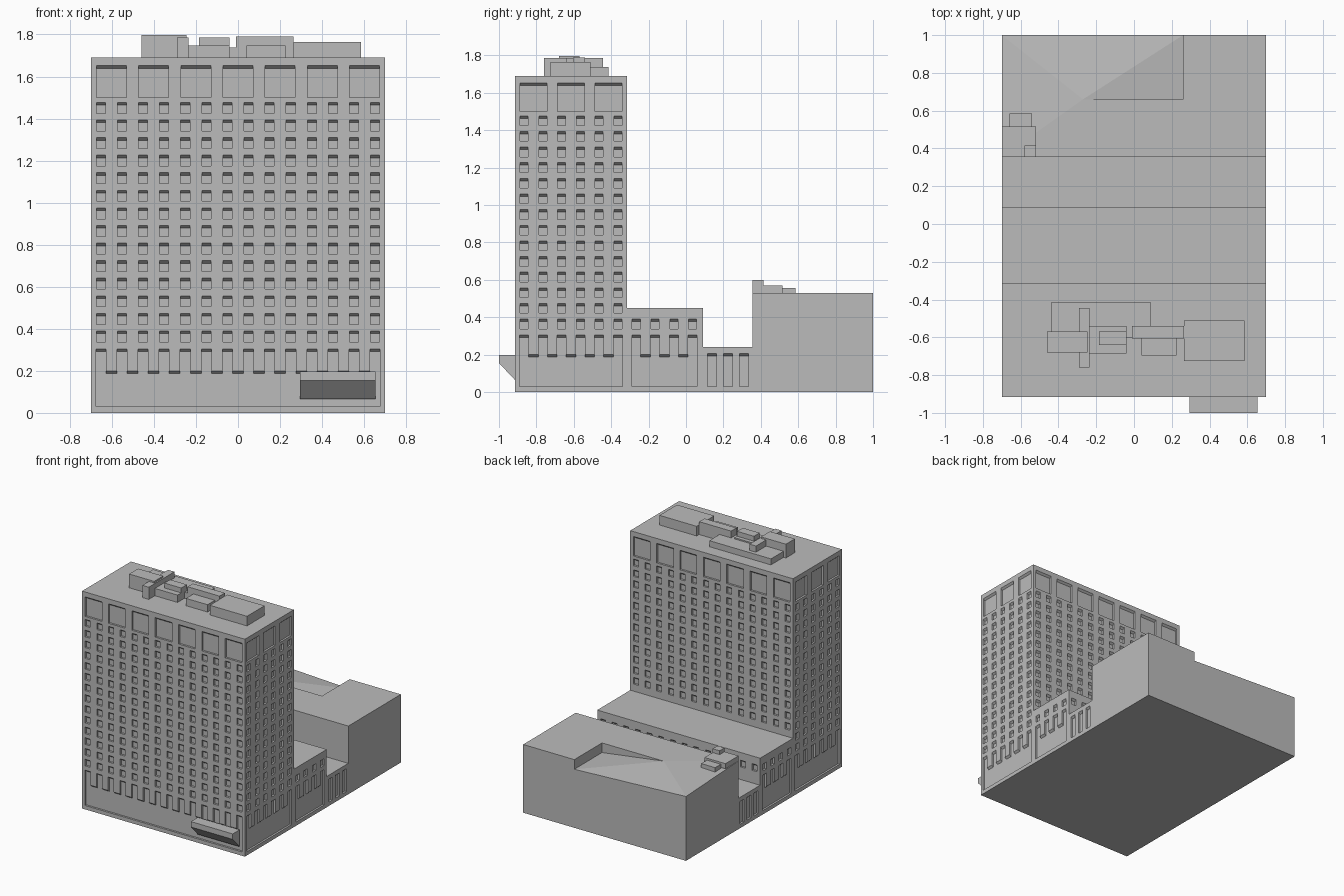
import bpy, bmesh
from mathutils import Vector

if "Cube" in bpy.data.objects:
    bpy.data.objects.remove(bpy.data.objects["Cube"])

grey = bpy.data.materials.new("concrete_grey")
grey.diffuse_color = (0.5, 0.5, 0.5, 1)
grey.use_nodes = True
grey.node_tree.nodes["Principled BSDF"].inputs["Base Color"].default_value = grey.diffuse_color

HALF = 0.70                                    # half building width
FRONT, TOWER_BACK, ANNEX_BACK, REAR = -0.915, -0.315, 0.09, 0.355
DEPTH, DROP = 0.015, 0.013                     # recess depth, slope of window heads
PITCH, FLOOR = 0.1004, 0.0836                  # window spacing


def finish(name, bm):
    bmesh.ops.recalc_face_normals(bm, faces=bm.faces)
    me = bpy.data.meshes.new(name)
    bm.to_mesh(me)
    bm.free()
    me.materials.append(grey)
    ob = bpy.data.objects.new(name, me)
    bpy.context.collection.objects.link(ob)
    return ob


def prism(bm, ring, offset):
    """Closed prism from a ring of points swept along an offset."""
    a = [bm.verts.new(p) for p in ring]
    b = [bm.verts.new(Vector(p) + Vector(offset)) for p in ring]
    n = len(a)
    bm.faces.new(a)
    bm.faces.new(b[::-1])
    for i in range(n):
        bm.faces.new((a[i], b[i], b[(i + 1) % n], a[(i + 1) % n]))


def box(name, x0, x1, y0, y1, z0, z1):
    bm = bmesh.new()
    prism(bm, [(x0, y0, z0), (x1, y0, z0), (x1, y1, z0), (x0, y1, z0)], (0, 0, z1 - z0))
    return finish(name, bm)


def opening(bm, wall, u0, u1, z0, z1):
    """Recess with a sloped head, cut into a wall (origin, along, outward)."""
    origin, along, out = (Vector(v) for v in wall)
    profile = [(0.02, z0), (0.02, z1), (0, z1), (-DEPTH, z1 - DROP), (-DEPTH, z0)]
    ring = [origin + along * u0 + out * d + Vector((0, 0, z)) for d, z in profile]
    prism(bm, ring, along * (u1 - u0))


def columns(bm, wall, first, count, z0, z1, width, pitch=PITCH):
    for i in range(count):
        c = first + i * pitch
        opening(bm, wall, c - width / 2, c + width / 2, z0, z1)


front = ((0, FRONT, 0), (1, 0, 0), (0, -1, 0))
tower_back = ((0, TOWER_BACK, 0), (1, 0, 0), (0, 1, 0))
annex_back = ((0, ANNEX_BACK, 0), (1, 0, 0), (0, 1, 0))
sides = [((s * HALF, 0, 0), (0, 1, 0), (s, 0, 0)) for s in (-1, 1)]
X0, Y0, A0 = -0.6526, -0.866, -0.266           # first columns: front, tower side, annex side

windows, slots, panels = bmesh.new(), bmesh.new(), bmesh.new()


def facade(wall, first, count, start_row):
    """Regular window grid topped by a row of large windows."""
    for r in range(start_row, 14):
        top = 0.39 + r * FLOOR
        columns(windows, wall, first, count, top - 0.052, top, 0.043)
    columns(windows, wall, first + PITCH / 2, count // 2, 1.50, 1.652, 0.143, 2 * PITCH)


def arcade(wall, first, count):
    """Ground floor panel with a notched upper edge."""
    columns(slots, wall, first, count, 0.10, 0.305, 0.048)
    opening(panels, wall, first - 0.024, first + (count - 1) * PITCH + 0.024, 0.03, 0.20)


facade(front, X0, 14, 0)
arcade(front, X0, 14)
facade(tower_back, X0, 14, 2)
columns(windows, annex_back, X0, 14, 0.338, 0.39, 0.043)
for wall in sides:
    facade(wall, Y0, 6, 0)
    arcade(wall, Y0, 6)
    columns(windows, wall, A0, 4, 0.338, 0.39, 0.043)
    arcade(wall, A0, 4)
    columns(windows, wall, 0.139, 3, 0.03, 0.207, 0.048, 0.0855)

# tower, annex and low link as one stepped body
bm = bmesh.new()
steps = [(FRONT, 0), (REAR, 0), (REAR, 0.24), (ANNEX_BACK, 0.24), (ANNEX_BACK, 0.45),
         (TOWER_BACK, 0.45), (TOWER_BACK, 1.69), (FRONT, 1.69)]
prism(bm, [(-HALF, y, z) for y, z in steps], (2 * HALF, 0, 0))
body = finish("tower_and_annex", bm)
for name, cut in (("window_cutter", windows), ("panel_cutter", panels), ("slot_cutter", slots)):
    cutter = finish(name, cut)
    cutter.hide_render = True
    cutter.hide_viewport = True
    cutter.display_type = 'WIRE'
    mod = body.modifiers.new(name, 'BOOLEAN')
    mod.operation = 'DIFFERENCE'
    mod.solver = 'EXACT'
    mod.object = cutter

# rear hall with a shallow sunken ramp in its roof
bm = bmesh.new()
pts = dict(a=(HALF, REAR, 0.53), b=(HALF, 1, 0.53), c=(0.26, 1, 0.53), d=(0.26, 1, 0.455),
           e=(0.26, 0.66, 0.455), f=(0.26, 0.66, 0.53), g=(-0.27, 0.66, 0.53),
           h=(-HALF, 1, 0.50), i=(-HALF, REAR, 0.53), j=(HALF, REAR, 0), k=(HALF, 1, 0),
           l=(-HALF, 1, 0), m=(-HALF, REAR, 0))
v = {key: bm.verts.new(p) for key, p in pts.items()}
for loop in ("abcfgi", "igh", "ged", "gdh", "cdef", "feg", "bklhdc", "hlmi", "ajkb", "imja", "jmlk"):
    bm.faces.new([v[key] for key in loop])
finish("rear_hall", bm)

# entrance canopy with a sloped underside
bm = bmesh.new()
prism(bm, [(0.295, y, z) for y, z in
           ((FRONT, 0.065), (-1, 0.155), (-1, 0.197), (FRONT, 0.197))], (0.36, 0, 0))
finish("entrance_canopy", bm)

# plant rooms on the tower roof: x0, x1, y0, y1, top
for n, (x0, x1, y0, y1, top) in enumerate([
        (-0.44, 0.09, -0.60, -0.415, 1.737), (-0.46, -0.245, -0.68, -0.57, 1.797),
        (-0.29, -0.235, -0.76, -0.445, 1.785), (-0.235, -0.04, -0.685, -0.54, 1.747),
        (-0.185, -0.04, -0.64, -0.57, 1.785), (-0.01, 0.265, -0.605, -0.54, 1.79),
        (0.04, 0.225, -0.695, -0.605, 1.747), (0.265, 0.585, -0.725, -0.51, 1.765)]):
    box(f"tower_plant_room_{n + 1}", x0, x1, y0, y1, 1.69, top)

# small roof boxes on the rear hall
box("hall_roof_box", -HALF, -0.52, REAR, 0.515, 0.53, 0.57)
box("hall_roof_vent", -0.66, -0.54, 0.515, 0.585, 0.515, 0.555)
box("hall_roof_stack", -0.58, -0.52, REAR, 0.415, 0.57, 0.60)
